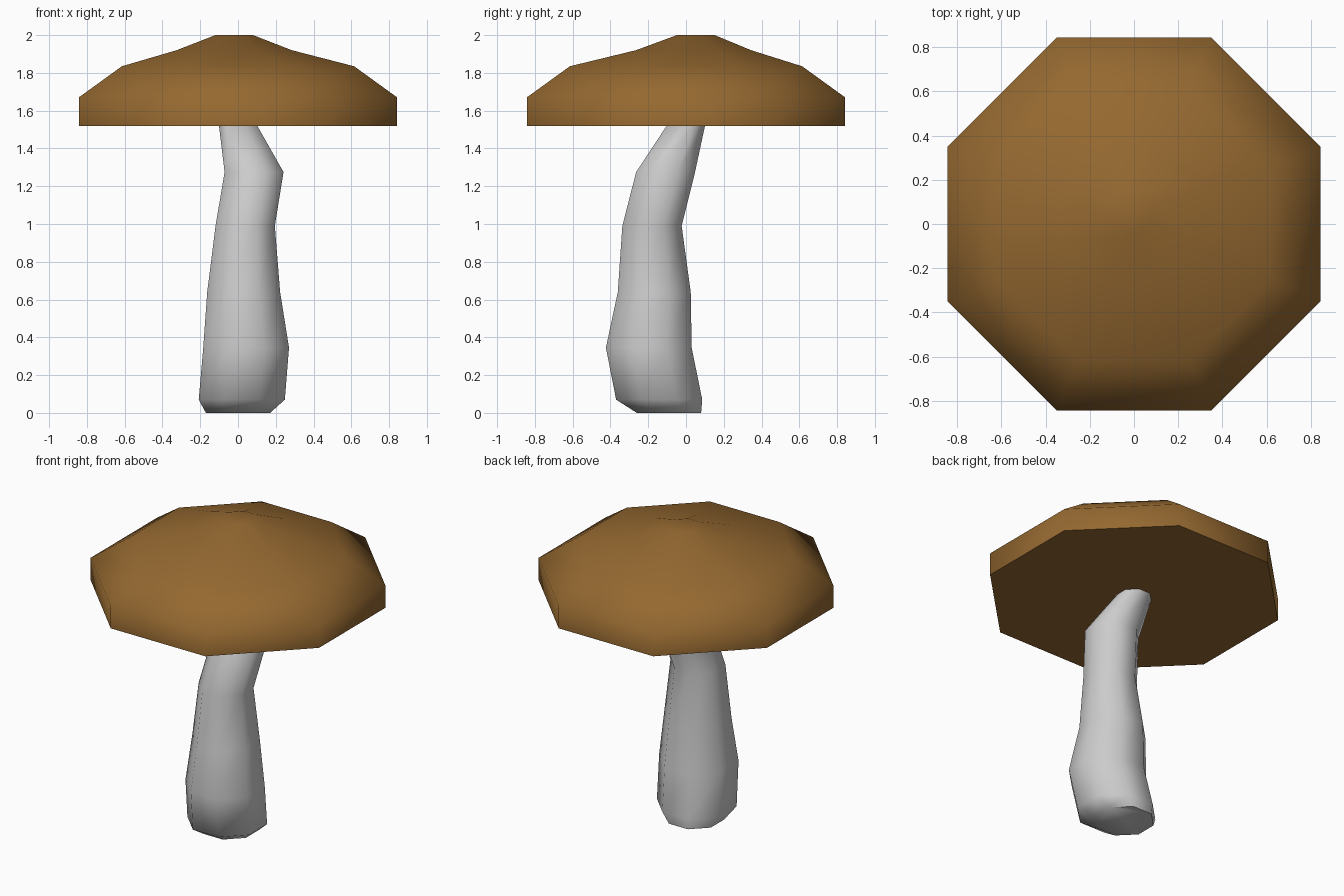
import bpy, bmesh
from math import cos, sin, pi, radians

if "Cube" in bpy.data.objects:
    bpy.data.objects.remove(bpy.data.objects["Cube"])

SIDES = 8


def loft(name, rings, color=None):
    """Skin octagonal rings (cx, cy, z, half width across flats), capped at both ends."""
    bm = bmesh.new()
    loops = []
    for cx, cy, z, half in rings:
        r = half / cos(pi / SIDES)
        angles = [2 * pi * (i + 0.5) / SIDES for i in range(SIDES)]
        loops.append([bm.verts.new((cx + r * cos(a), cy + r * sin(a), z)) for a in angles])
    for low, high in zip(loops, loops[1:]):
        for i in range(SIDES):
            j = (i + 1) % SIDES
            bm.faces.new((low[i], low[j], high[j], high[i]))
    bm.faces.new(loops[0][::-1])
    bm.faces.new(loops[-1])
    mesh = bpy.data.meshes.new(name)
    bm.to_mesh(mesh)
    bm.free()
    obj = bpy.data.objects.new(name, mesh)
    bpy.context.collection.objects.link(obj)
    if color:
        mat = bpy.data.materials.new(name + "_brown")
        mat.diffuse_color = color
        mat.use_nodes = True
        mat.node_tree.nodes["Principled BSDF"].inputs["Base Color"].default_value = mat.diffuse_color
        mesh.materials.append(mat)
    # Smooth around the octagon, sharp at the flat undersides
    bpy.ops.object.select_all(action='DESELECT')
    obj.select_set(True)
    bpy.context.view_layer.objects.active = obj
    bpy.ops.object.shade_smooth_by_angle(angle=radians(60))
    return obj


# Crooked stem
loft("stem", [
    (0.00, -0.09, 0.00, 0.17),
    (0.02, -0.142, 0.07, 0.228),
    (0.043, -0.197, 0.345, 0.227),
    (0.03, -0.168, 0.64, 0.193),
    (0.038, -0.18, 0.99, 0.157),
    (0.085, -0.108, 1.275, 0.156),
    (0.00, 0.00, 1.522, 0.101),
])

# Broad cap with an off-centre crown
loft("cap", [
    (0.00, 0.00, 1.52, 0.843),
    (0.00, 0.00, 1.67, 0.843),
    (0.00, 0.00, 1.835, 0.615),
    (-0.02, 0.04, 1.92, 0.305),
    (-0.02, 0.052, 2.00, 0.10),
], (0.30, 0.14, 0.03, 1))
